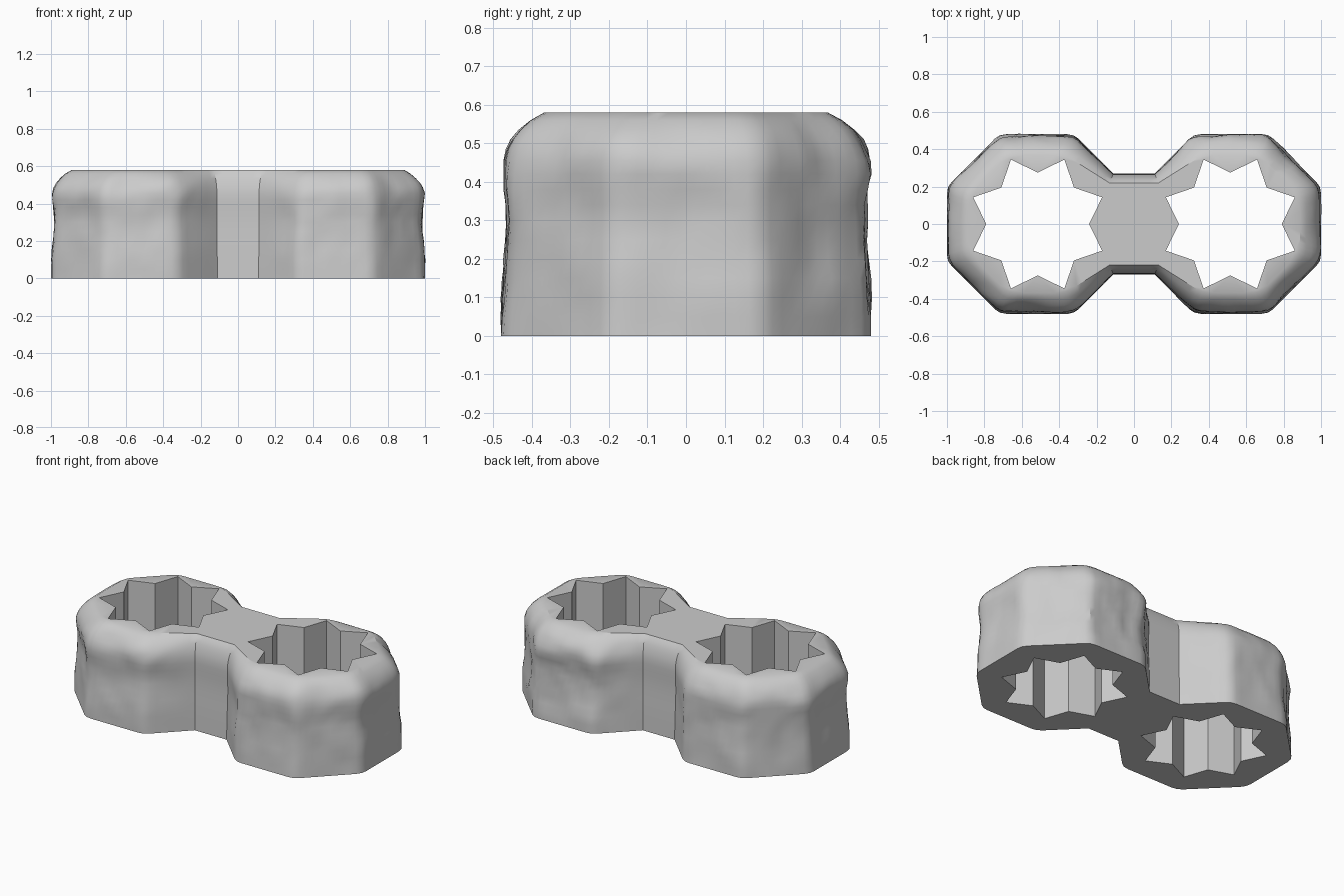
import bpy, bmesh, math
from mathutils import Vector, noise

cube = bpy.data.objects.get("Cube")
if cube:
    bpy.data.objects.remove(cube, do_unlink=True)

stone = bpy.data.materials.new("stone grey")
stone.use_nodes = True
GREY = (0.6, 0.6, 0.6, 1)
stone.diffuse_color = GREY
stone.node_tree.nodes["Principled BSDF"].inputs["Base Color"].default_value = GREY

HEIGHT = 0.58
CENTRE = 0.515
SPACING = 0.035

# Outline of two octagons joined by a neck, counter-clockwise
quarter = [(1, 0.2), (0.72, 0.48), (0.32, 0.48), (0.11, 0.27)]
half = quarter + [(-x, y) for x, y in reversed(quarter)]
outline = [Vector(p) for p in half + [(-x, -y) for x, y in half]]
count = len(outline)
steps = [max(2, round((outline[(i + 1) % count] - p).length / SPACING))
         for i, p in enumerate(outline)]


def inset_corners(amount):
    """Move each corner inwards along its mitre, less at the neck."""
    result = []
    for i, p in enumerate(outline):
        a = (p - outline[i - 1]).normalized()
        b = (outline[(i + 1) % count] - p).normalized()
        na, nb = Vector((-a.y, a.x)), Vector((-b.y, b.x))
        mitre = (na + nb) / (1 + na.dot(nb))
        result.append(p + mitre * amount * (0.45 if abs(p.x) < 0.2 else 1))
    return result


def ring_points(amount, rounding):
    """Sample the inset outline and soften its octagon corners."""
    corners = inset_corners(amount)
    pts = []
    for i, p in enumerate(corners):
        q = corners[(i + 1) % count]
        pts += [p.lerp(q, k / steps[i]) for k in range(steps[i])]
    for _ in range(rounding):
        pts = [p if abs(p.x) < 0.18 else p * 0.5 + (pts[i - 1] + pts[(i + 1) % len(pts)]) * 0.25
               for i, p in enumerate(pts)]
    return pts


def roughen(p, z):
    """Hand-hewn dents, fading at the neck, the base and the flat top."""
    fade = min(1, max(0, (abs(p.x) - 0.15) / 0.15))
    fade *= min(1, z / 0.12) * min(1, (HEIGHT - z) / 0.06)
    pos = Vector((p.x, p.y, z))
    dent = noise.noise(pos * 5) * 0.014 + noise.noise(pos * 13) * 0.006
    if p.x > 0 and p.y > 0.3:
        dent *= 1.6
    middle = Vector((math.copysign(CENTRE, p.x), 0))
    return p + (p - middle).normalized() * dent * fade


# Outer wall with rounded shoulder: height and inset of each level
levels = [(0, 0), (0.05, 0.002), (0.1, 0.004), (0.15, 0.007), (0.2, 0.011),
          (0.25, 0.015), (0.3, 0.017), (0.34, 0.016), (0.38, 0.013),
          (0.42, 0.01), (0.455, 0.011), (0.485, 0.021), (0.51, 0.034),
          (0.535, 0.052), (0.56, 0.078), (HEIGHT, 0.112)]
bm = bmesh.new()


def add_loop(points, z):
    return [bm.verts.new((p.x, p.y, z)) for p in points]


def bridge(low, high):
    n = len(low)
    for i in range(n):
        j = (i + 1) % n
        bm.faces.new((low[i], low[j], high[j], high[i]))


rings = [add_loop([roughen(p, z) for p in ring_points(inset, 1 + int(z > 0.44))], z)
         for z, inset in levels]
for low, high in zip(rings, rings[1:]):
    bridge(low, high)

# Two eight-pointed star sockets running right through
bottoms, tops = [rings[0]], [rings[-1]]
for side in (-1, 1):
    star = []
    for k in range(16):
        r = 0.373 if k % 2 else 0.275
        a = k * math.pi / 8
        star.append(Vector((side * CENTRE + r * math.cos(a), r * math.sin(a))))
    low, high = add_loop(star, 0), add_loop(star, HEIGHT)
    bridge(high, low)
    bottoms.append(low)
    tops.append(high)

# Flat top and base around the sockets
for loops, direction in ((tops, 1), (bottoms, -1)):
    edges = [bm.edges.get((loop[i - 1], loop[i])) for loop in loops for i in range(len(loop))]
    filled = bmesh.ops.triangle_fill(bm, use_beauty=True, use_dissolve=False,
                                     edges=edges, normal=(0, 0, direction))
    for f in filled["geom"]:
        if isinstance(f, bmesh.types.BMFace):
            f.normal_update()
            if f.normal.z * direction < 0:
                f.normal_flip()

mesh = bpy.data.meshes.new("double_socket_block")
bm.to_mesh(mesh)
bm.free()
mesh.materials.append(stone)
block = bpy.data.objects.new("double_socket_block", mesh)
bpy.context.collection.objects.link(block)
bpy.context.view_layer.objects.active = block
block.select_set(True)
bpy.ops.object.shade_smooth_by_angle(angle=math.radians(32))
